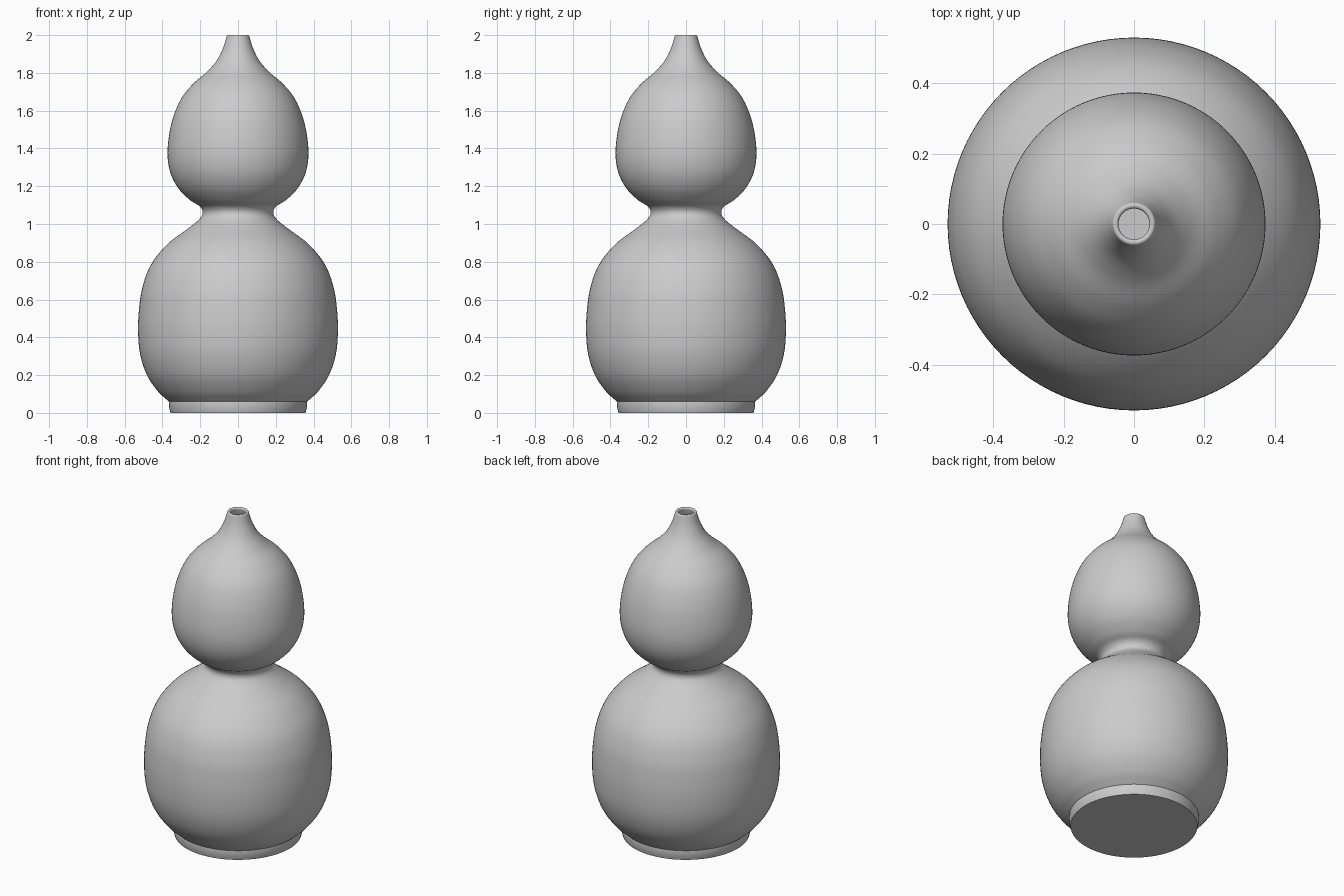
import bpy, bmesh, math
from mathutils import Vector

if "Cube" in bpy.data.objects:
    bpy.data.objects.remove(bpy.data.objects["Cube"])

SEGMENTS = 96
WALL = 0.017


def smooth_curve(points, steps=6):
    """Catmull-Rom curve through (radius, height) points."""
    p = [Vector(q) for q in points]
    p = [2 * p[0] - p[1]] + p + [2 * p[-1] - p[-2]]
    out = []
    for a, b, c, d in zip(p, p[1:], p[2:], p[3:]):
        for i in range(steps):
            t = i / steps
            out.append(0.5 * (2 * b + (c - a) * t + (2 * a - 5 * b + 4 * c - d) * t ** 2
                              + (3 * b - a - 3 * c + d) * t ** 3))
    return out + [p[-2]]


def lathe(name, profile):
    """Revolve a profile that starts and ends on the z axis."""
    bm = bmesh.new()
    verts = [bm.verts.new((r, 0, z)) for r, z in profile]
    edges = [bm.edges.new(pair) for pair in zip(verts, verts[1:])]
    bmesh.ops.spin(bm, geom=verts + edges, cent=(0, 0, 0), axis=(0, 0, 1),
                   angle=math.tau, steps=SEGMENTS)
    bmesh.ops.remove_doubles(bm, verts=bm.verts, dist=0.0001)
    bmesh.ops.recalc_face_normals(bm, faces=bm.faces)
    mesh = bpy.data.meshes.new(name)
    bm.to_mesh(mesh)
    bm.free()
    obj = bpy.data.objects.new(name, mesh)
    bpy.context.collection.objects.link(obj)
    bpy.context.view_layer.objects.active = obj
    obj.select_set(True)
    bpy.ops.object.shade_smooth_by_angle(angle=math.radians(40))
    return obj


# Foot ring
foot = [Vector(q) for q in ((0, 0), (0.357, 0), (0.363, 0.02), (0.366, 0.045), (0.365, 0.06))]

# Double gourd body: lower bulb, waist, upper bulb, spout
body = smooth_curve([
    (0.373, 0.066), (0.425, 0.115), (0.482, 0.2), (0.518, 0.31), (0.529, 0.43),
    (0.524, 0.55), (0.505, 0.67), (0.458, 0.79), (0.372, 0.895), (0.27, 0.972),
    (0.205, 1.025), (0.187, 1.06), (0.203, 1.094), (0.252, 1.125), (0.313, 1.185),
    (0.356, 1.265), (0.373, 1.36), (0.365, 1.47), (0.34, 1.575), (0.297, 1.67),
    (0.235, 1.745), (0.165, 1.805), (0.113, 1.865), (0.082, 1.925), (0.067, 1.97),
    (0.061, 1.992)])

# Rounded lip
lip = [Vector((0.0525 + 0.0085 * math.cos(a), 1.992 + 0.008 * math.sin(a)))
       for a in (math.pi * i / 6 for i in range(1, 6))]

# Inner wall offset from the body, closed by a flat floor
inner = []
for prev, cur, nxt in zip(body, body[1:], body[2:]):
    t = (nxt - prev).normalized()
    inner.append(cur + WALL * Vector((-t.y, t.x)))
inner = [Vector((0.044, 1.992))] + inner[::-1]
inner += [Vector((0.34, 0.05)), Vector((0, 0.05))]

lathe("gourd_vase", foot + body + lip + inner)
